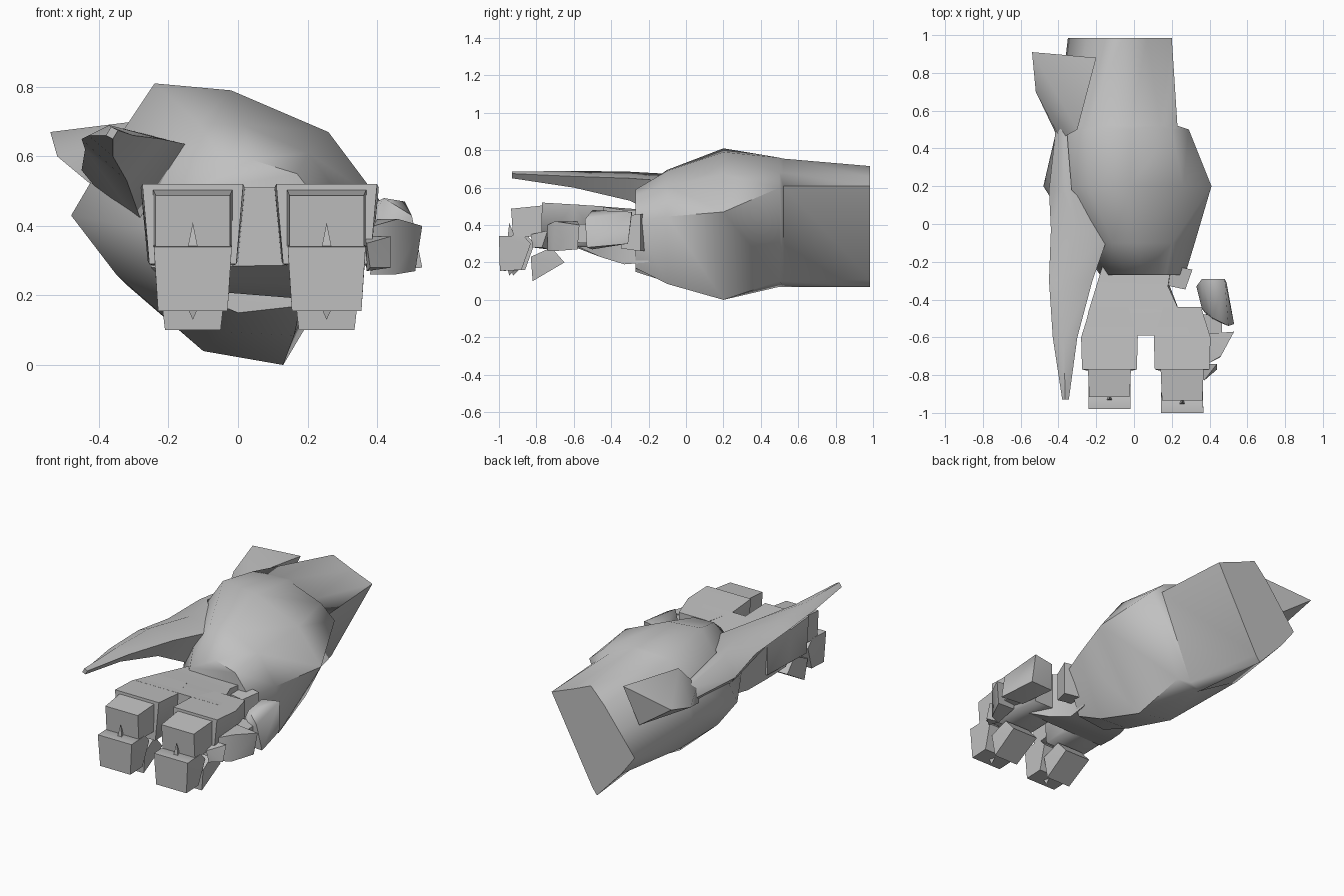
import bpy, bmesh, math
from mathutils import Vector, Euler

if "Cube" in bpy.data.objects:
    bpy.data.objects.remove(bpy.data.objects["Cube"])

grey = bpy.data.materials.new("armour grey")
grey.diffuse_color = (0.53, 0.53, 0.53, 1)
grey.use_nodes = True
grey.node_tree.nodes["Principled BSDF"].inputs["Base Color"].default_value = grey.diffuse_color


def finish(name, bm, angle=45):
    bmesh.ops.recalc_face_normals(bm, faces=bm.faces[:])
    me = bpy.data.meshes.new(name)
    bm.to_mesh(me)
    bm.free()
    ob = bpy.data.objects.new(name, me)
    bpy.context.collection.objects.link(ob)
    me.materials.append(grey)
    bpy.ops.object.select_all(action='DESELECT')
    ob.select_set(True)
    bpy.context.view_layer.objects.active = ob
    bpy.ops.object.shade_smooth_by_angle(angle=math.radians(angle))
    return ob


def loft(name, sections, angle=45):
    """Skin a list of (y, [(x, z), ...]) cross-sections and cap both ends."""
    bm = bmesh.new()
    rings = [[bm.verts.new((x, y, z)) for x, z in pts] for y, pts in sections]
    n = len(rings[0])
    for a, b in zip(rings, rings[1:]):
        for i in range(n):
            j = (i + 1) % n
            bm.faces.new((a[i], a[j], b[j], b[i]))
    bm.faces.new(rings[0])
    bm.faces.new(rings[-1][::-1])
    return finish(name, bm, angle)


def hull(name, pts, angle=60):
    bm = bmesh.new()
    for p in pts:
        bm.verts.new(p)
    bmesh.ops.convex_hull(bm, input=bm.verts[:])
    return finish(name, bm, angle)


def block(name, lo, hi, tilt=(0, 0, 0), taper=0.85):
    """Box between two corners; its front (-y) end is narrowed, then tilted."""
    lo, hi = Vector(lo), Vector(hi)
    mid, half = (lo + hi) / 2, (hi - lo) / 2
    rot = Euler([math.radians(t) for t in tilt]).to_matrix()
    bm = bmesh.new()
    bmesh.ops.create_cube(bm, size=2)
    for v in bm.verts:
        k = taper if v.co.y < 0 else 1
        v.co = mid + rot @ Vector((v.co.x * half.x * k, v.co.y * half.y, v.co.z * half.z * k))
    return finish(name, bm, 60)


# Forearm: swollen shell ending in a diamond-shaped cuff
wrist = [(-.04, .58), (.04, .59), (.17, .55), (.27, .42), (.18, .17),
         (0, .15), (-.12, .2), (-.18, .36), (-.13, .5)]
belly = [(-.24, .81), (-.02, .79), (.26, .67), (.41, .47), (.13, 0),
         (-.1, .04), (-.35, .26), (-.48, .43), (-.38, .6)]
blend = [(a + (c - a) * .37, b + (d - b) * .5) for (a, b), (c, d) in zip(wrist, belly)]
loft("forearm", [
    (-.27, wrist), (-.1, blend), (.2, belly),
    (.5, [(-.25, .75), (-.02, .76), (.2, .68), (.29, .6), (.1, .1),
          (-.04, .07), (-.32, .23), (-.41, .42), (-.37, .58)]),
    (.52, [(-.25, .745), (-.02, .755), (.14, .68), (.23, .61), (.02, .1),
           (-.05, .07), (-.32, .23), (-.405, .42), (-.36, .58)]),
    (.985, [(-.15, .62), (-.06, .715), (.07, .66), (.2, .61), (-.07, .11),
            (-.1, .07), (-.26, .24), (-.35, .36), (-.25, .49)]),
], 60)

# Long blade on the outer side, flaring back into its mount
loft("blade", [
    (-.93, [(-.38, .66), (-.365, .685), (-.345, .675), (-.36, .65)]),
    (-.6, [(-.43, .66), (-.37, .69), (-.3, .66), (-.36, .6)]),
    (-.3, [(-.45, .65), (-.37, .685), (-.22, .65), (-.32, .53)]),
    (-.03, [(-.44, .62), (-.3, .67), (-.125, .63), (-.27, .39)]),
    (.18, [(-.45, .56), (-.38, .67), (-.33, .68), (-.36, .45)]),
    (.55, [(-.41, .55), (-.39, .62), (-.36, .62), (-.38, .5)]),
], 60)

# Swept fin at the rear
hull("rear_fin", [(-.54, .91, .67), (-.52, .7, .6), (-.4, .45, .5), (-.39, .45, .6),
                  (-.2, .88, .71), (-.3, .5, .7), (-.3, .87, .5)])

# Palm tapering up from the wrist
loft("palm", [
    (-.2, [(-.16, .48), (.2, .48), (.2, .2), (-.14, .22)]),
    (-.33, [(-.2, .49), (.18, .48), (.19, .19), (-.18, .22)]),
    (-.46, [(-.24, .5), (.24, .5), (.24, .23), (-.22, .25)]),
    (-.59, [(-.27, .51), (.3, .51), (.3, .29), (-.25, .28)]),
])
block("thumb_root", (.1, -.33, .26), (.3, -.22, .46), (0, 0, -12))

# Two thick curled fingers
for side, x, dy in (("left", -.13, .02), ("right", .255, 0)):
    hull(side + "_knuckle", [
        (x + sx * k, y, z) for sx in (-1, 1)
        for k, y, z in ((.145, -.77, .52), (.125, -.775, .29), (.15, -.6, .51),
                        (.13, -.6, .3), (.1, -.44, .5), (.1, -.44, .28))])
    block(side + "_middle_joint", (x - .115, -.93 + dy, .335), (x + .115, -.74, .5), (4, 0, 0), .93)
    hull(side + "_fingertip", [
        (x + sx * k, y + dy, z) for sx in (-1, 1)
        for k, y, z in ((.112, -1, .34), (.1, -.995, .155), (.1, -.88, .16),
                        (.11, -.83, .3), (.11, -.87, .345))])
    hull(side + "_finger_pad", [
        (x + sx * k, y, z) for sx in (-1, 1)
        for k, y, z in ((.08, -.82, .1), (.085, -.65, .2), (.085, -.72, .28), (.095, -.83, .23))])
    # Little claws above and below the fingertip
    for tag, z0, z1 in (("upper", .32, .41), ("lower", .17, .13)):
        y = -.955 + dy
        hull(f"{side}_{tag}_claw", [(x - .018, y, z0), (x + .018, y, z0),
                                    (x, y + .05, z0), (x, y + .01, z1)])

# Thumb, three joints folding forward
hull("thumb_base", [(.33, -.33, .31), (.36, -.29, .45), (.48, -.29, .47), (.49, -.31, .3),
                    (.42, -.5, .48), (.5, -.54, .43), (.53, -.53, .28), (.4, -.5, .27),
                    (.36, -.45, .4)])
hull("thumb_middle", [(.4, -.58, .42), (.53, -.57, .4), (.51, -.58, .27), (.39, -.59, .28),
                      (.39, -.74, .4), (.46, -.7, .42), (.45, -.71, .26), (.38, -.74, .26)])
hull("thumb_tip", [(.36, -.74, .37), (.44, -.74, .37), (.44, -.77, .28), (.37, -.74, .27),
                   (.37, -.83, .35), (.38, -.82, .28)])
block("thumb_link", (.36, -.62, .3), (.47, -.48, .41))
